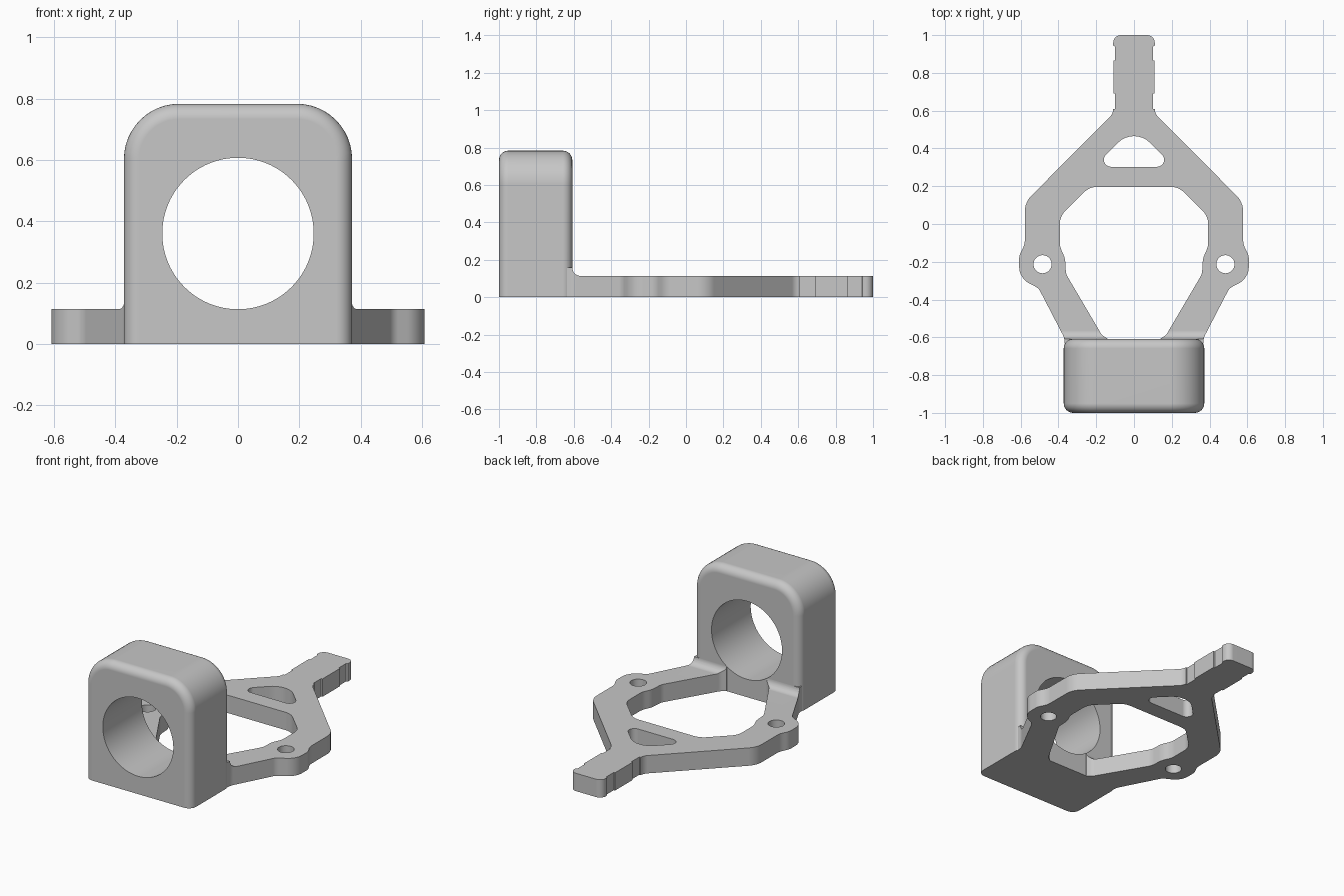
import bpy, bmesh, math
from mathutils import Vector

cube = bpy.data.objects.get("Cube")
if cube:
    bpy.data.objects.remove(cube, do_unlink=True)

THICK = 0.113      # plate thickness
FRONT, BACK = -1.0, -0.608
HALF, TOP, CORNER, EDGE = 0.372, 0.783, 0.18, 0.05

grey = bpy.data.materials.new("plain grey")
grey.use_nodes = True
colour = (0.57, 0.57, 0.57, 1)
grey.diffuse_color = colour
grey.node_tree.nodes["Principled BSDF"].inputs["Base Color"].default_value = colour


def loft(name, rings):
    """Skin a stack of equal closed rings and cap both ends."""
    bm = bmesh.new()
    loops = [[bm.verts.new(p) for p in ring] for ring in rings]
    for a, b in zip(loops, loops[1:]):
        for i in range(len(a)):
            j = (i + 1) % len(a)
            bm.faces.new((a[i], a[j], b[j], b[i]))
    bm.faces.new(loops[0])
    bm.faces.new(loops[-1])
    bmesh.ops.recalc_face_normals(bm, faces=bm.faces)
    mesh = bpy.data.meshes.new(name)
    bm.to_mesh(mesh)
    bm.free()
    obj = bpy.data.objects.new(name, mesh)
    bpy.context.collection.objects.link(obj)
    mesh.materials.append(grey)
    return obj


def rounded(corners, steps=8):
    """Round each (x, y, radius) corner of a closed outline."""
    out = []
    for i, (x, y, r) in enumerate(corners):
        p = Vector((x, y))
        if r == 0:
            out.append(p)
            continue
        a = (Vector(corners[i - 1][:2]) - p).normalized()
        b = (Vector(corners[(i + 1) % len(corners)][:2]) - p).normalized()
        half = a.angle(b) / 2
        t = r / math.tan(half)
        centre = p + (a + b).normalized() * t / math.cos(half)
        u, v = p + a * t - centre, p + b * t - centre
        sweep = u.angle(v)
        for k in range(steps + 1):
            f = k / steps
            out.append(centre + (u * math.sin((1 - f) * sweep)
                                 + v * math.sin(f * sweep)) / math.sin(sweep))
    return out


def mirrored(half):
    return half + [(-x, y, r) for x, y, r in reversed(half)]


def plate(name, outline, z0, z1):
    return loft(name, [[(p[0], p[1], z) for p in outline] for z in (z0, z1)])


def circle(cx, cy, r, n):
    return [(cx + r * math.cos(math.tau * i / n), cy + r * math.sin(math.tau * i / n))
            for i in range(n)]


def combine(target, tool, operation):
    mod = target.modifiers.new(operation, "BOOLEAN")
    mod.operation, mod.solver, mod.object = operation, "EXACT", tool
    bpy.context.view_layer.objects.active = target
    bpy.ops.object.modifier_apply(modifier=mod.name)
    bpy.data.objects.remove(tool, do_unlink=True)


# Flat frame with notched tail and screw ears
outer = rounded(mirrored([
    (0.11, 1, 0.04), (0.11, 0.945, 0), (0.1, 0.94, 0), (0.1, 0.865, 0),
    (0.109, 0.865, 0), (0.109, 0.69, 0), (0.1, 0.69, 0), (0.1, 0.61, 0),
    (0.11, 0.61, 0), (0.11, 0.585, 0.06), (0.578, 0.115, 0.12),
    (0.578, -0.11, 0.1), (0.608, -0.165, 0.08), (0.608, -0.287, 0.1),
    (0.505, -0.34, 0.06), (0.37, -0.6, 0.08), (0.36, -0.7, 0)]))
frame = plate("mounting_bracket", outer, 0, THICK)

# Openings through the frame
window = rounded(mirrored([
    (0.235, 0.197, 0.1), (0.393, 0.04, 0.1), (0.393, -0.12, 0.12),
    (0.365, -0.18, 0.12), (0.36, -0.265, 0.08), (0.17, -0.588, 0.06),
    (0.14, -0.607, 0), (0.14, -0.625, 0)]))
slot = rounded([(0, 0.515, 0.12), (0.212, 0.303, 0.037), (-0.212, 0.303, 0.037)])
holes = [circle(side * 0.484, -0.213, 0.048, 32) for side in (-1, 1)]
for outline in [window, slot] + holes:
    combine(frame, plate("cutter", outline, -0.1, 0.3), "DIFFERENCE")


# Upright block: arched section with rounded front and back rims
def arch(y, inset):
    w, top, r = HALF - inset, TOP - inset, CORNER - inset
    half = [(w, 0, 0), (w, top, r)]
    return [(p[0], y, p[1]) for p in rounded(mirrored(half), 12)]


quarter = [math.pi / 2 * k / 8 for k in range(9)]
rim = [(EDGE * (1 - math.sin(a)), EDGE * (1 - math.cos(a))) for a in quarter]
rings = [arch(FRONT + depth, inset) for inset, depth in rim]
rings += [arch(BACK - depth, inset) for inset, depth in reversed(rim)]
combine(frame, loft("block", rings), "UNION")

# Concave fillet where the arms meet the block, trimmed to the arms
R = 0.045
curve = [(BACK + R - R * math.sin(a), THICK + R - R * math.cos(a)) for a in quarter]
section = [(BACK - 0.04, 0.05), (BACK + R, 0.05)] + curve + [(BACK - 0.04, THICK + R)]
fillet = loft("fillet", [[(x, y, z) for y, z in section] for x in (-0.45, 0.45)])
combine(fillet, plate("trim", outer, -0.1, 0.3), "INTERSECT")
combine(fillet, plate("trim", window, -0.1, 0.3), "DIFFERENCE")
combine(frame, fillet, "UNION")

# Round bore through the block
bore = loft("bore", [[(x, y, z) for x, z in circle(0, 0.36, 0.247, 96)]
                     for y in (-1.1, -0.5)])
combine(frame, bore, "DIFFERENCE")

# Smooth rounded surfaces, crisp edges
frame.select_set(True)
bpy.context.view_layer.objects.active = frame
bpy.ops.object.shade_smooth_by_angle(angle=math.radians(30))
normals = frame.modifiers.new("even_shading", "WEIGHTED_NORMAL")
normals.keep_sharp = True
